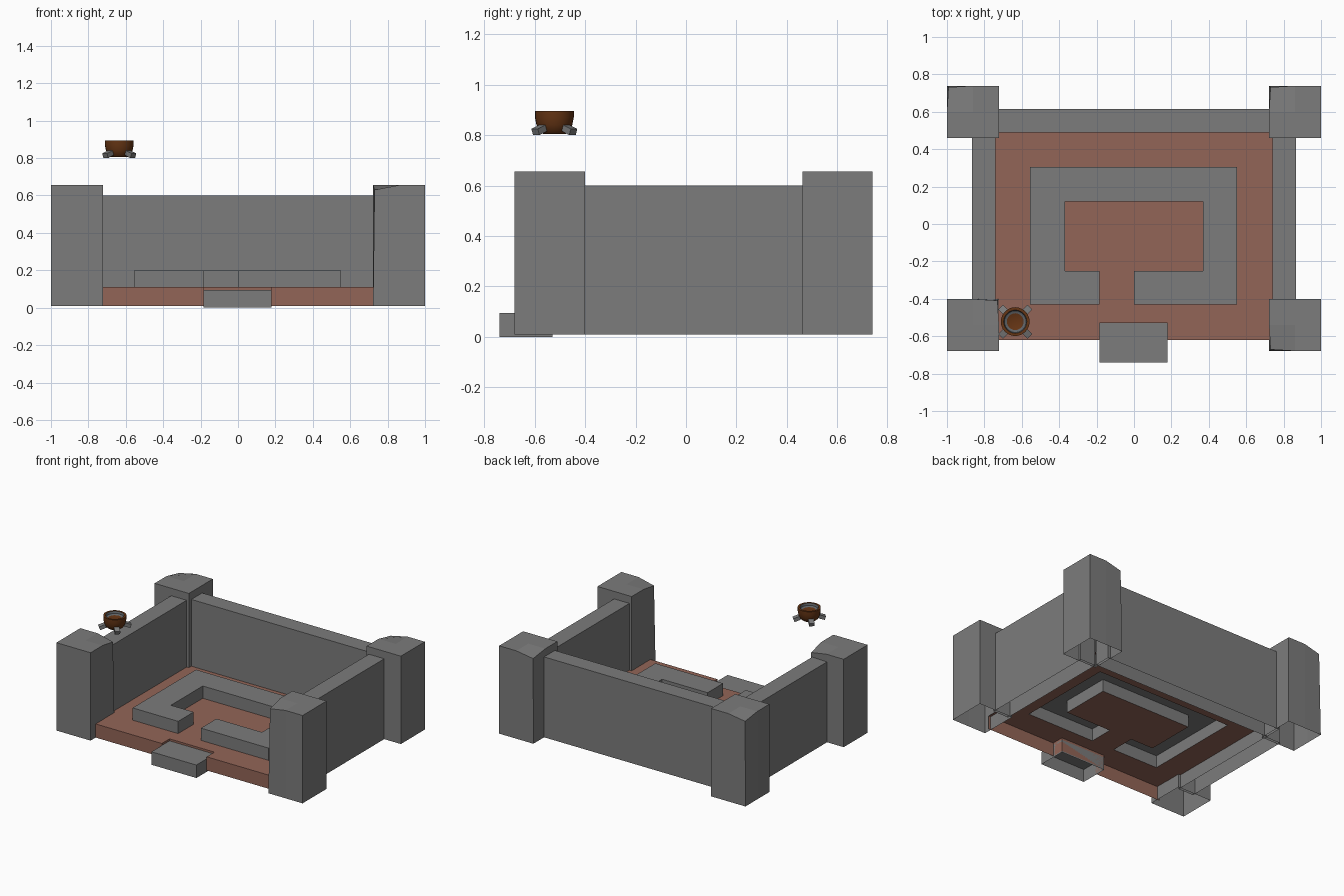
import bpy, bmesh, math
from mathutils import Matrix, Vector

if "Cube" in bpy.data.objects:
    bpy.data.objects.remove(bpy.data.objects["Cube"], do_unlink=True)


def material(name, rgb):
    m = bpy.data.materials.new(name)
    m.use_nodes = True
    m.diffuse_color = (*rgb, 1)
    m.node_tree.nodes["Principled BSDF"].inputs["Base Color"].default_value = (*rgb, 1)
    return m


STONE = material("grey stone", (0.2, 0.2, 0.2))
CLAY = material("red clay", (0.29, 0.13, 0.095))
BRONZE = material("brown bronze", (0.13, 0.035, 0.007))
IRON = material("dark iron", (0.12, 0.13, 0.14))


def finish(name, bm, *mats):
    mesh = bpy.data.meshes.new(name)
    bm.to_mesh(mesh)
    bm.free()
    for m in mats:
        mesh.materials.append(m)
    obj = bpy.data.objects.new(name, mesh)
    bpy.context.collection.objects.link(obj)
    return obj


def rect(x0, x1, y0, y1):
    return [(x0, y0), (x1, y0), (x1, y1), (x0, y1)]


def shell(name, outline, z0, z1, mat):
    """Extruded outline with a top and sides but an open underside."""
    bm = bmesh.new()
    low = [bm.verts.new((x, y, z0)) for x, y in outline]
    top = [bm.verts.new((x, y, z1)) for x, y in outline]
    bm.faces.new(top)
    for i in range(len(top)):
        j = (i + 1) % len(top)
        bm.faces.new((low[i], low[j], top[j], top[i]))
    return finish(name, bm, mat)


BASE, FLOOR = 0.01, 0.11

# Raised bench, a ring with an entrance gap
bench = [(-0.185, -0.43), (-0.185, -0.25), (-0.37, -0.25), (-0.37, 0.12),
         (0.37, 0.12), (0.37, -0.25), (0, -0.25), (0, -0.43),
         (0.55, -0.43), (0.55, 0.305), (-0.555, 0.305), (-0.555, -0.43)]
shell("bench", bench, FLOOR, 0.2, STONE)

# Floor, hollow under the bench and notched for the step
edge = [(-0.74, -0.62), (-0.185, -0.62), (-0.185, -0.53), (0.18, -0.53),
        (0.18, -0.62), (0.74, -0.62), (0.74, 0.49), (-0.74, 0.49)]
bm = bmesh.new()
for loop in (edge, bench):
    vs = [bm.verts.new((x, y, FLOOR)) for x, y in loop]
    for a, b in zip(vs, vs[1:] + vs[:1]):
        bm.edges.new((a, b))
bmesh.ops.triangle_fill(bm, edges=bm.edges[:], use_beauty=True, normal=(0, 0, 1))
for f in bm.faces:
    f.normal_update()
    if f.normal.z < 0:
        f.normal_flip()
for (ax, ay), (bx, by) in zip(edge[:5], edge[1:6]):
    bm.faces.new([bm.verts.new(p) for p in ((ax, ay, BASE), (bx, by, BASE),
                                            (bx, by, FLOOR), (ax, ay, FLOOR))])
bmesh.ops.remove_doubles(bm, verts=bm.verts[:], dist=0.0001)
finish("floor", bm, CLAY)

# Entrance step
shell("step", rect(-0.185, 0.18, -0.74, -0.53), 0, 0.095, STONE)

# Walls, running a little way into the pillars
shell("back_wall", rect(-0.74, 0.74, 0.49, 0.615), BASE, 0.6, STONE)
shell("left_wall", rect(0.74, 0.865, -0.42, 0.48), BASE, 0.6, STONE)
shell("right_wall", rect(-0.865, -0.74, -0.42, 0.48), BASE, 0.6, STONE)


# Corner pillars, each with one worn top corner
def pillar(name, x, y, chip):
    half = 0.139
    bm = bmesh.new()
    bmesh.ops.create_grid(bm, x_segments=2, y_segments=2, size=half)
    rim = [e for e in bm.edges if e.is_boundary]
    top = bm.verts[:]
    new = bmesh.ops.extrude_edge_only(bm, edges=rim)["geom"]
    for v in new:
        if isinstance(v, bmesh.types.BMVert):
            v.co.z = BASE
    for v in top:
        v.co.z = 0.655
        if v.co.x * chip[0] > half * 0.9 and v.co.y * chip[1] > half * 0.9:
            v.co -= Vector((chip[0] * 0.008, chip[1] * 0.008, 0.025))
    bmesh.ops.recalc_face_normals(bm, faces=bm.faces[:])
    bmesh.ops.translate(bm, verts=bm.verts[:], vec=(x, y, 0))
    finish(name, bm, STONE)


pillar("front_right_pillar", -0.861, -0.54, (1, 1))
pillar("front_left_pillar", 0.861, -0.54, (-1, -1))
pillar("back_right_pillar", -0.861, 0.6, (-1, 1))
pillar("back_left_pillar", 0.861, 0.6, (-1, 1))

# Floating brazier bowl
centre = Vector((-0.635, -0.522, 0.805))
profile = [(0, 0), (0.045, 0), (0.06, 0.012), (0.071, 0.035), (0.077, 0.065),
           (0.077, 0.09), (0.062, 0.09), (0.058, 0.075), (0.045, 0.068), (0, 0.068)]
bm = bmesh.new()
vs = [bm.verts.new((r, 0, z)) for r, z in profile]
line = [bm.edges.new(p) for p in zip(vs, vs[1:])]
bmesh.ops.spin(bm, geom=vs + line, cent=(0, 0, 0), axis=(0, 0, 1),
               angle=math.tau, steps=24)
bmesh.ops.remove_doubles(bm, verts=bm.verts[:], dist=0.0001)
bmesh.ops.recalc_face_normals(bm, faces=bm.faces[:])
for f in bm.faces:
    f.smooth = True
    c = f.calc_center_median()
    # Iron lining between the rim and the bowl's contents
    f.material_index = int(0.066 < c.z < 0.088 and 0.045 < c.xy.length < 0.064)
bmesh.ops.translate(bm, verts=bm.verts[:], vec=centre)
bowl = finish("brazier_bowl", bm, BRONZE, IRON)
bpy.context.view_layer.objects.active = bowl
bowl.select_set(True)
bpy.ops.object.shade_smooth_by_angle(angle=math.radians(35))
bowl.select_set(False)

# Four splayed feet
for i in range(4):
    bm = bmesh.new()
    bmesh.ops.create_cube(bm, size=1)
    place = (Matrix.Translation(centre) @ Matrix.Rotation(math.pi / 4 + i * math.pi / 2, 4, 'Z')
             @ Matrix.Translation((0.085, 0, 0.015)) @ Matrix.Rotation(0.35, 4, 'Y')
             @ Matrix.Diagonal((0.045, 0.036, 0.026, 1)))
    bm.transform(place)
    finish(f"brazier_foot_{i + 1}", bm, STONE)
